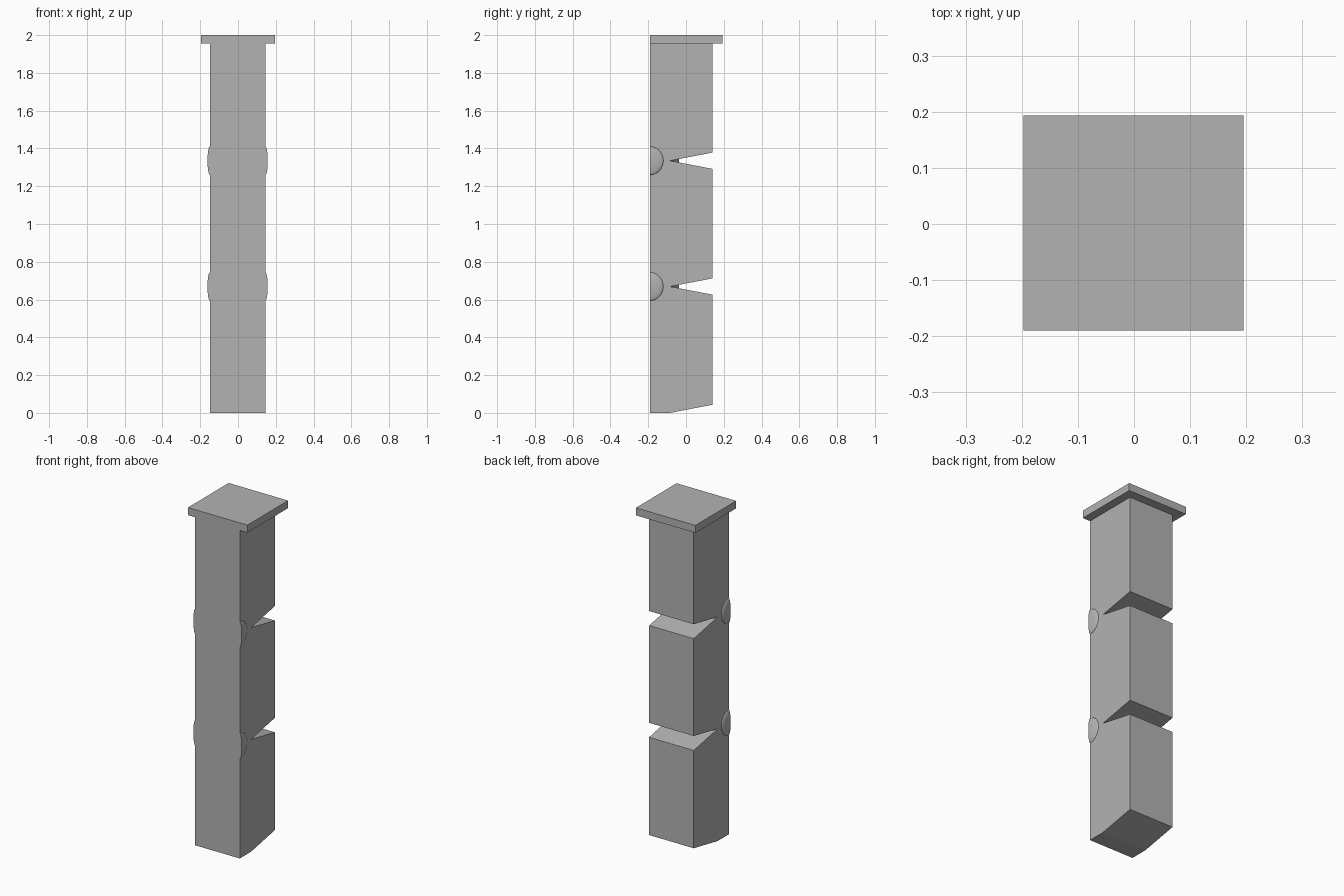
import bpy, bmesh
from mathutils import Matrix

if "Cube" in bpy.data.objects:
    bpy.data.objects.remove(bpy.data.objects["Cube"])

GREY = (0.45, 0.45, 0.45, 1)
mat = bpy.data.materials.new("plain grey")
mat.use_nodes = True
mat.diffuse_color = GREY
mat.node_tree.nodes["Principled BSDF"].inputs["Base Color"].default_value = GREY

FRONT, BACK, HINGE = -0.19, 0.14, -0.085
LEFT, RIGHT = 0.145, -0.149
JOINTS = (0.669, 1.335)
GAP = 0.043          # half height of a notch at the back
CAP_Z = 1.955


def add_object(name, bm):
    bmesh.ops.recalc_face_normals(bm, faces=bm.faces)
    mesh = bpy.data.meshes.new(name)
    bm.to_mesh(mesh)
    bm.free()
    mesh.materials.append(mat)
    obj = bpy.data.objects.new(name, mesh)
    bpy.context.collection.objects.link(obj)
    return obj


def prism(name, points, offset):
    """Extrude a flat outline along an offset."""
    bm = bmesh.new()
    face = bm.faces.new([bm.verts.new(p) for p in points])
    moved = bmesh.ops.extrude_face_region(bm, geom=[face])["geom"]
    verts = [v for v in moved if isinstance(v, bmesh.types.BMVert)]
    bmesh.ops.translate(bm, verts=verts, vec=offset)
    return add_object(name, bm)


# Finger body: side outline with a sloped foot and two wedge notches
outline = [(FRONT, CAP_Z), (FRONT, 0), (HINGE, 0), (BACK, GAP)]
for z in JOINTS:
    outline += [(BACK, z - GAP), (HINGE, z), (BACK, z + GAP)]
outline.append((BACK, CAP_Z))
prism("finger_body", [(RIGHT, y, z) for y, z in outline], (LEFT - RIGHT, 0, 0))

# Mounting plate on top
prism("top_plate", [(x, y, CAP_Z) for x, y in
                    ((-0.197, FRONT), (0.195, FRONT), (0.195, 0.193), (-0.197, 0.193))],
      (0, 0, 2 - CAP_Z))

for i, z in enumerate(JOINTS):
    level = ("lower", "upper")[i]
    # Tapered web filling the root of the notch
    h = 0.01
    web = ((RIGHT, HINGE), (-0.07, -0.037), (0.07, -0.037), (LEFT, HINGE))
    prism(level + "_hinge_web", [(x, y, z - h) for x, y in web], (0, 0, 2 * h))

    # Rounded swellings beside each hinge, cut flush with the front
    for side, x in (("left", LEFT), ("right", RIGHT)):
        bm = bmesh.new()
        bmesh.ops.create_uvsphere(bm, u_segments=32, v_segments=20, radius=1)
        bmesh.ops.transform(bm, verts=bm.verts, matrix=Matrix.Translation((x, FRONT, z))
                            @ Matrix.Diagonal((0.0125, 0.07, 0.075, 1)))
        bmesh.ops.bisect_plane(bm, geom=bm.verts[:] + bm.edges[:] + bm.faces[:],
                               plane_co=(0, FRONT, 0), plane_no=(0, -1, 0), clear_outer=True)
        bmesh.ops.holes_fill(bm, edges=[e for e in bm.edges if e.is_boundary])
        bump = add_object(f"{level}_{side}_bulge", bm)
        bpy.ops.object.select_all(action="DESELECT")
        bump.select_set(True)
        bpy.context.view_layer.objects.active = bump
        bpy.ops.object.shade_smooth_by_angle(angle=0.7)
